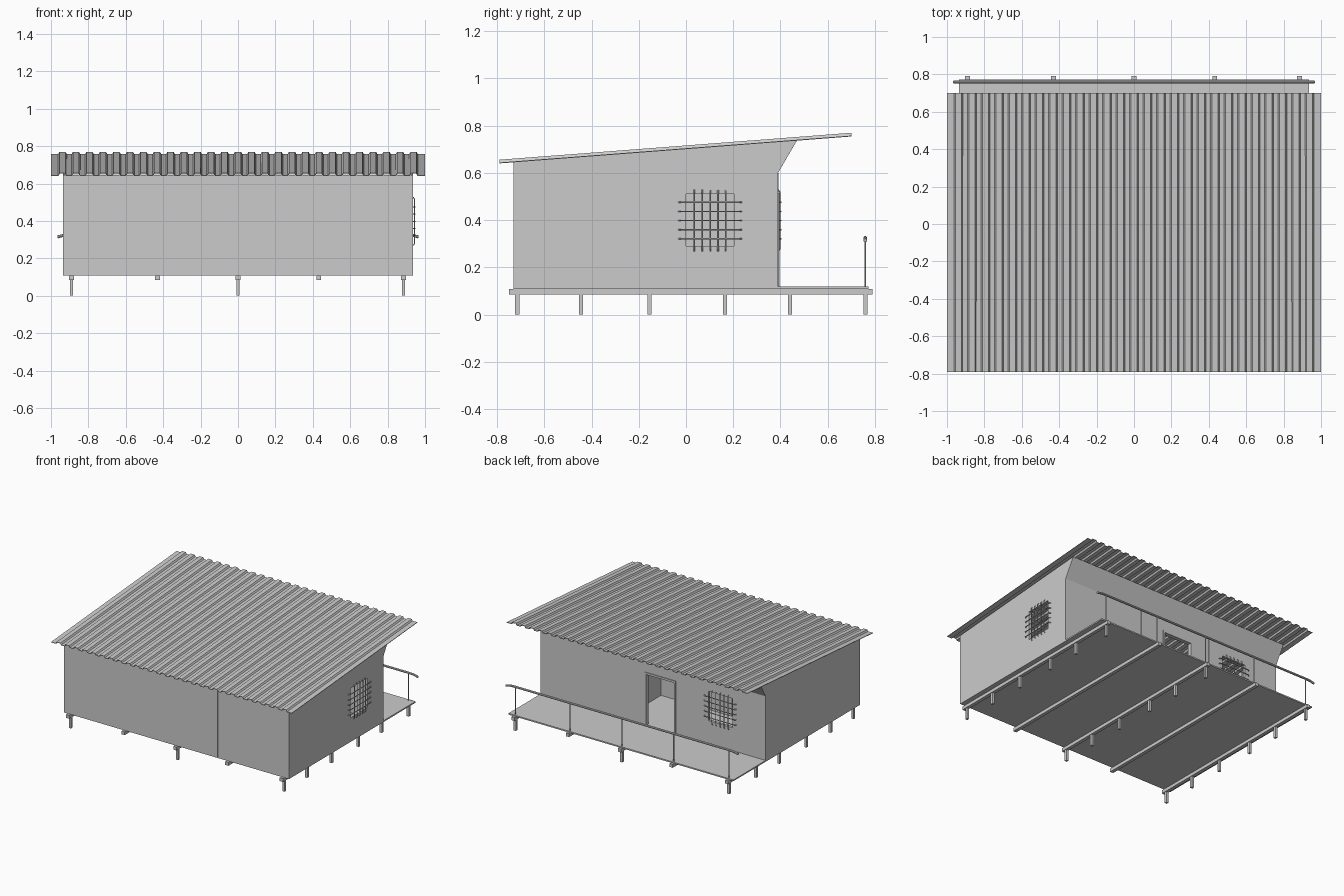
import bpy, bmesh, math
from mathutils import Vector

if "Cube" in bpy.data.objects:
    bpy.data.objects.remove(bpy.data.objects["Cube"])


def mesh_obj(name, verts, faces):
    me = bpy.data.meshes.new(name)
    me.from_pydata(verts, [], faces)
    bm = bmesh.new()
    bm.from_mesh(me)
    bmesh.ops.recalc_face_normals(bm, faces=bm.faces)
    bm.to_mesh(me)
    bm.free()
    ob = bpy.data.objects.new(name, me)
    bpy.context.collection.objects.link(ob)
    return ob


def prism(name, profile, x0, x1):
    """Extrude a (y, z) outline along x."""
    n = len(profile)
    verts = [(x, y, z) for x in (x0, x1) for y, z in profile]
    faces = [tuple(range(n)), tuple(range(n, 2 * n))]
    faces += [(i, (i + 1) % n, n + (i + 1) % n, n + i) for i in range(n)]
    return mesh_obj(name, verts, faces)


def box(name, x, y, z):
    return prism(name, [(y[0], z[0]), (y[1], z[0]), (y[1], z[1]), (y[0], z[1])], *x)


def cut(ob, x, y, z):
    cutter = box("cutter", x, y, z)
    cutter.hide_render = True
    mod = ob.modifiers.new("opening", 'BOOLEAN')
    mod.operation = 'DIFFERENCE'
    mod.solver = 'EXACT'
    mod.object = cutter
    bpy.context.view_layer.objects.active = ob
    bpy.ops.object.modifier_apply(modifier=mod.name)
    bpy.data.objects.remove(cutter)


def tube(name, paths, radius, res=2):
    cu = bpy.data.curves.new(name, 'CURVE')
    cu.dimensions = '3D'
    cu.bevel_depth = radius
    cu.bevel_resolution = res
    cu.use_fill_caps = True
    for pts in paths:
        sp = cu.splines.new('POLY')
        sp.points.add(len(pts) - 1)
        for p, co in zip(sp.points, pts):
            p.co = (*co, 1)
    ob = bpy.data.objects.new(name, cu)
    bpy.context.collection.objects.link(ob)
    bpy.ops.object.select_all(action='DESELECT')
    ob.select_set(True)
    bpy.context.view_layer.objects.active = ob
    bpy.ops.object.convert(target='MESH')
    bpy.ops.object.shade_smooth_by_angle()


W, T = 0.935, 0.02          # half width and thickness of the walls
FRONT, BACK, FLOOR = -0.73, 0.39, 0.118


def roof_z(y):              # middle of the roof sheet
    return 0.648 + 0.0765 * (y + 0.79)


# Corrugated roof sheet
period, count = 0.0722, 27
section = [(-1, -1)]
for i in range(count):
    c = (i - (count - 1) / 2) * period
    section += [(c - 0.022, -1), (c - 0.015, 1), (c + 0.015, 1), (c + 0.022, -1)]
section.append((1, -1))
m = len(section)
verts = [(x, y, roof_z(y) + s * 0.006) for y in (-0.79, 0.70) for x, s in section]
roof = mesh_obj("corrugated_roof", verts, [(i, i + 1, m + i + 1, m + i) for i in range(m - 1)])
sol = roof.modifiers.new("thickness", 'SOLIDIFY')
sol.thickness = 0.004
sol.offset = 0

# Side walls with the flared back edge
side = [(FRONT, 0.11), (BACK, 0.11), (BACK, 0.60), (0.47, roof_z(0.47) - 0.007),
        (FRONT, roof_z(FRONT) - 0.007)]
left_wall = prism("left_wall", side, -W, -W + T)
right_wall = prism("right_wall", side, W - T, W)
cut(right_wall, (W - 0.1, W + 0.1), (0.0, 0.203), (0.29, 0.51))

# Front and back walls, slanted soffit above the back wall
box("front_wall", (-W + T, W - T), (FRONT, FRONT + T), (0.11, roof_z(FRONT) - 0.007))
back_wall = box("back_wall", (-W + T, W - T), (BACK - T, BACK), (0.11, 0.60))
WX = -0.56
cut(back_wall, (WX - 0.1, WX + 0.1), (0.3, 0.5), (0.29, 0.51))
cut(back_wall, (-0.19, 0.07), (0.3, 0.5), (FLOOR, 0.515))
prism("back_soffit", [(BACK - T, 0.60), (BACK, 0.60), (0.47, 0.737), (0.45, 0.735)], -W + T, W - T)

# Inner partitions seen through the doorway
py = (-0.08, BACK - T)
prism("partition_side", [(py[0], FLOOR), (py[1], FLOOR), (py[1], roof_z(py[1]) - 0.01),
                         (py[0], roof_z(py[0]) - 0.01)], 0.25, 0.27)
box("partition_back", (-0.34, 0.25), (-0.08, -0.06), (FLOOR, roof_z(-0.08) - 0.01))

# Door frame
for x in ((-0.19, -0.175), (0.055, 0.07)):
    box("door_jamb", x, (BACK - T - 0.005, BACK + 0.005), (FLOOR, 0.515))
box("door_head", (-0.175, 0.055), (BACK - T - 0.005, BACK + 0.005), (0.50, 0.515))

# Panel seams
E = 0.0015
for x in (0.26, -0.34):
    box("back_seam", (x - 0.003, x + 0.003), (BACK - E, BACK + E), (0.115, 0.60))
box("front_seam", (0.337, 0.343), (FRONT - E, FRONT + E), (0.115, 0.64))
for s in (-1, 1):
    xs = sorted((s * (W - E), s * (W + E)))
    box("side_seam", xs, (-0.178, -0.172), (0.115, 0.685))

# Window grilles: five bars each way, ends bent back to the wall


def grille(name, origin, along, out):
    o, a, n, up = Vector(origin), Vector(along), Vector(out), Vector((0, 0, 1))
    paths = []
    for i in range(-2, 3):
        for u, v, step, half in ((a, up, 0.0335, 0.13), (up, a, 0.0385, 0.133)):
            lift = n * (0.007 if u == a else 0.011)
            c = o + u * (i * step)
            paths.append([c - v * half, c - v * (half - 0.01) + lift,
                          c + v * (half - 0.01) + lift, c + v * half])
    tube(name, paths, 0.0032, 1)


grille("side_window_grille", (W + 0.001, 0.102, 0.398), (0, 1, 0), (1, 0, 0))
grille("back_window_grille", (WX, BACK + 0.001, 0.398), (1, 0, 0), (0, 1, 0))

# Floor deck, joists and stilts
box("floor_deck", (-W, W), (FRONT, 0.772), (0.108, FLOOR))
joists = (-0.89, -0.43, 0.0, 0.432, 0.885)
for x in joists:
    box("joist", (x - 0.013, x + 0.013), (-0.75, 0.79), (0.084, 0.109))
for x in joists[::2]:
    for y in (-0.715, -0.445, -0.155, 0.165, 0.44, 0.76):
        box("stilt", (x - 0.009, x + 0.009), (y - 0.009, y + 0.009), (0, 0.086))

# Porch railing
tube("rail_posts", [[(x, 0.759, 0.11), (x, 0.759, 0.32)] for x in joists], 0.004)
half = [(0.89, 0.325), (0.92, 0.324), (0.945, 0.32), (0.965, 0.314)]
rail = [(-x, 0.759, z) for x, z in reversed(half)] + [(x, 0.759, z) for x, z in half]
tube("handrail", [rail], 0.008)
